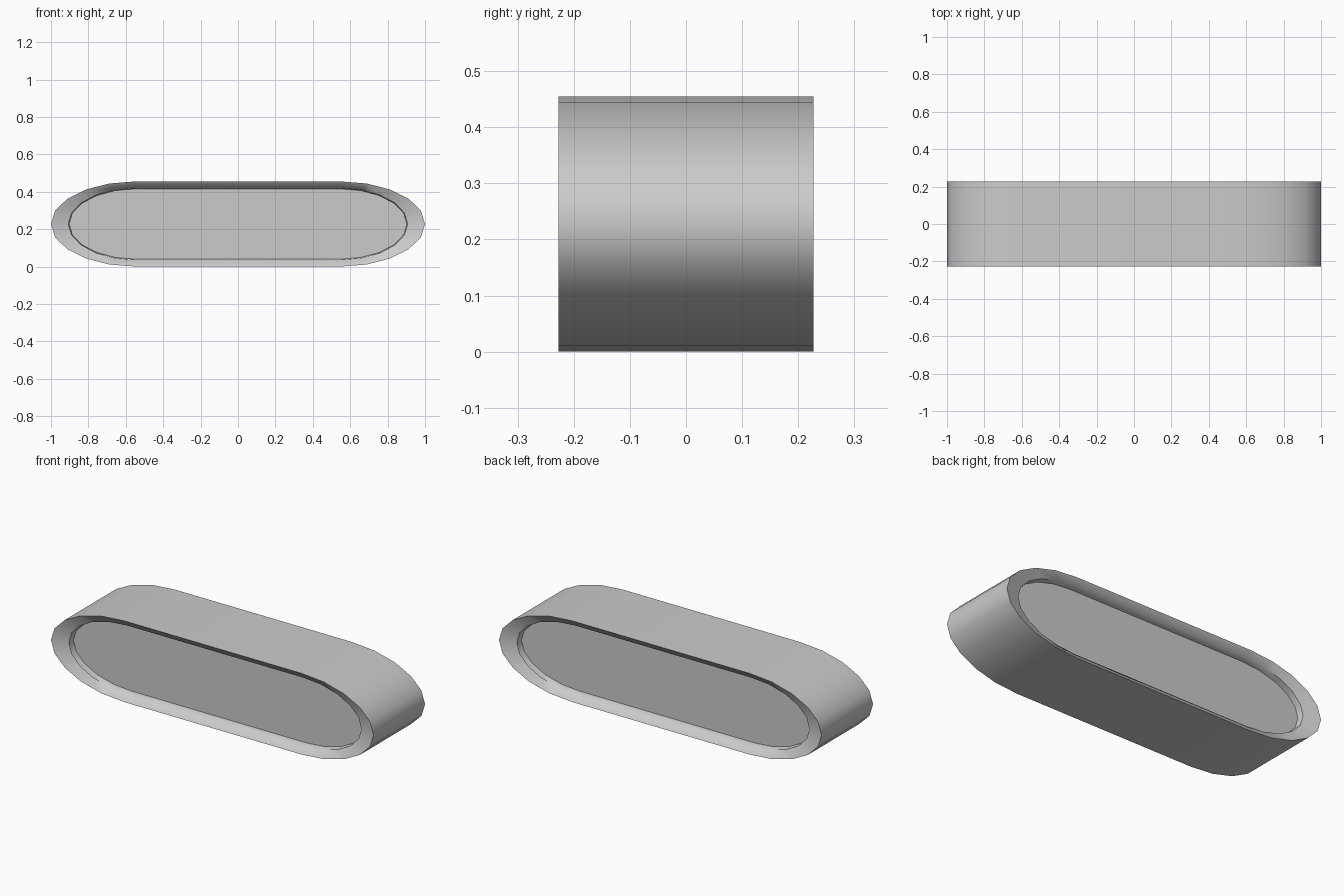
import bpy, bmesh, math

if "Cube" in bpy.data.objects:
    bpy.data.objects.remove(bpy.data.objects["Cube"])

HALF_DEPTH = 0.2275
CENTRE_Z = 0.2275
STEPS = 10  # segments per rounded end


def outline(cx, rx, rz):
    """Stretched stadium outline in the XZ plane."""
    pts = []
    for side, start in ((1, -90), (-1, 90)):
        for i in range(STEPS + 1):
            a = math.radians(start + 180 * i / STEPS)
            pts.append((side * cx + rx * math.cos(a), CENTRE_Z + rz * math.sin(a)))
    return pts


# Cross-sections from the front panel to the back panel: centre, radii, y
front = [
    (0.545, 0.358, 0.188, -HALF_DEPTH + 0.06),   # recessed panel
    (0.545, 0.362, 0.192, -HALF_DEPTH + 0.025),  # inner edge of sloped rim
    (0.55, 0.45, 0.2275, -HALF_DEPTH),           # outer edge
]
sections = front + [(c, rx, rz, -y) for c, rx, rz, y in reversed(front)]

bm = bmesh.new()
loops = [[bm.verts.new((x, y, z)) for x, z in outline(c, rx, rz)]
         for c, rx, rz, y in sections]

# Rims and outer band
for a, b in zip(loops, loops[1:]):
    n = len(a)
    for i in range(n):
        j = (i + 1) % n
        bm.faces.new((a[i], a[j], b[j], b[i]))

# Recessed front and back panels
bm.faces.new(loops[0])
bm.faces.new(loops[-1])
bmesh.ops.recalc_face_normals(bm, faces=bm.faces)

mesh = bpy.data.meshes.new("rounded_housing")
bm.to_mesh(mesh)
bm.free()
housing = bpy.data.objects.new("rounded_housing", mesh)
bpy.context.collection.objects.link(housing)
bpy.context.view_layer.objects.active = housing
housing.select_set(True)
bpy.ops.object.shade_smooth_by_angle(angle=math.radians(50))
